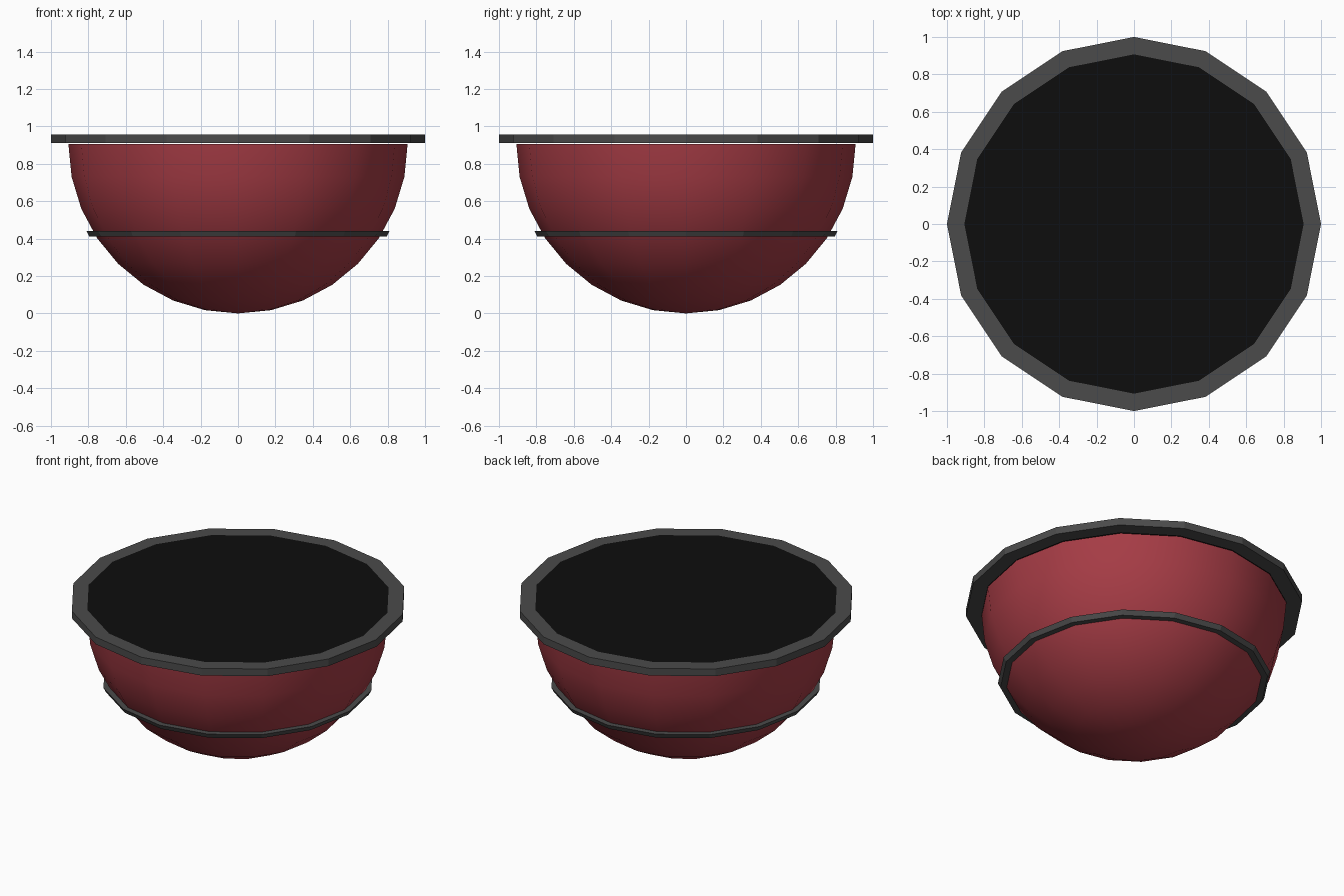
import bpy, bmesh, math

if "Cube" in bpy.data.objects:
    bpy.data.objects.remove(bpy.data.objects["Cube"])

SIDES = 16
R = 0.907          # bowl radius, also the height of its equator


def material(name, rgb):
    m = bpy.data.materials.new(name)
    m.diffuse_color = (*rgb, 1)
    m.use_nodes = True
    m.node_tree.nodes["Principled BSDF"].inputs["Base Color"].default_value = m.diffuse_color
    return m


def lathe(name, profile, mat, closed=False, smooth=False):
    """Revolve (radius, z) points around z; a zero radius becomes a pole."""
    bm = bmesh.new()
    verts = [bm.verts.new((r, 0, z)) for r, z in profile]
    pairs = list(zip(verts, verts[1:]))
    if closed:
        pairs.append((verts[-1], verts[0]))
    edges = [bm.edges.new(p) for p in pairs]
    bmesh.ops.spin(bm, geom=verts + edges, cent=(0, 0, 0), axis=(0, 0, 1),
                   angle=math.tau, steps=SIDES, use_duplicate=False)
    bmesh.ops.remove_doubles(bm, verts=bm.verts, dist=1e-4)
    bmesh.ops.recalc_face_normals(bm, faces=bm.faces)
    me = bpy.data.meshes.new(name)
    bm.to_mesh(me)
    bm.free()
    me.materials.append(mat)
    for p in me.polygons:
        p.use_smooth = smooth
    ob = bpy.data.objects.new(name, me)
    bpy.context.collection.objects.link(ob)
    return ob


red = material("red", (0.38, 0.045, 0.06))
grey = material("dark_grey", (0.07, 0.07, 0.07))
black = material("black", (0.004, 0.004, 0.004))

# Hemispherical bowl, eight bands from the pole up to the equator
bowl = []
for i in range(9):
    a = math.radians(90 * i / 8)
    bowl.append((R * math.sin(a), R * (1 - math.cos(a))))
lathe("bowl", bowl, red, smooth=True)

# Flat collar around the top
lathe("rim", [(R, 0.91), (1.0, 0.91), (1.0, 0.957), (R, 0.957)], grey, closed=True)

# Thin raised band part way down the bowl
lathe("band", [(0.755, 0.41), (0.795, 0.41), (0.81, 0.44), (0.77, 0.44)], grey, closed=True)

# Black surface filling the opening, level with the rim
bpy.ops.mesh.primitive_circle_add(vertices=SIDES, radius=R, fill_type='NGON',
                                  location=(0, 0, 0.957))
top = bpy.context.object
top.name = "top_surface"
top.data.materials.append(black)
